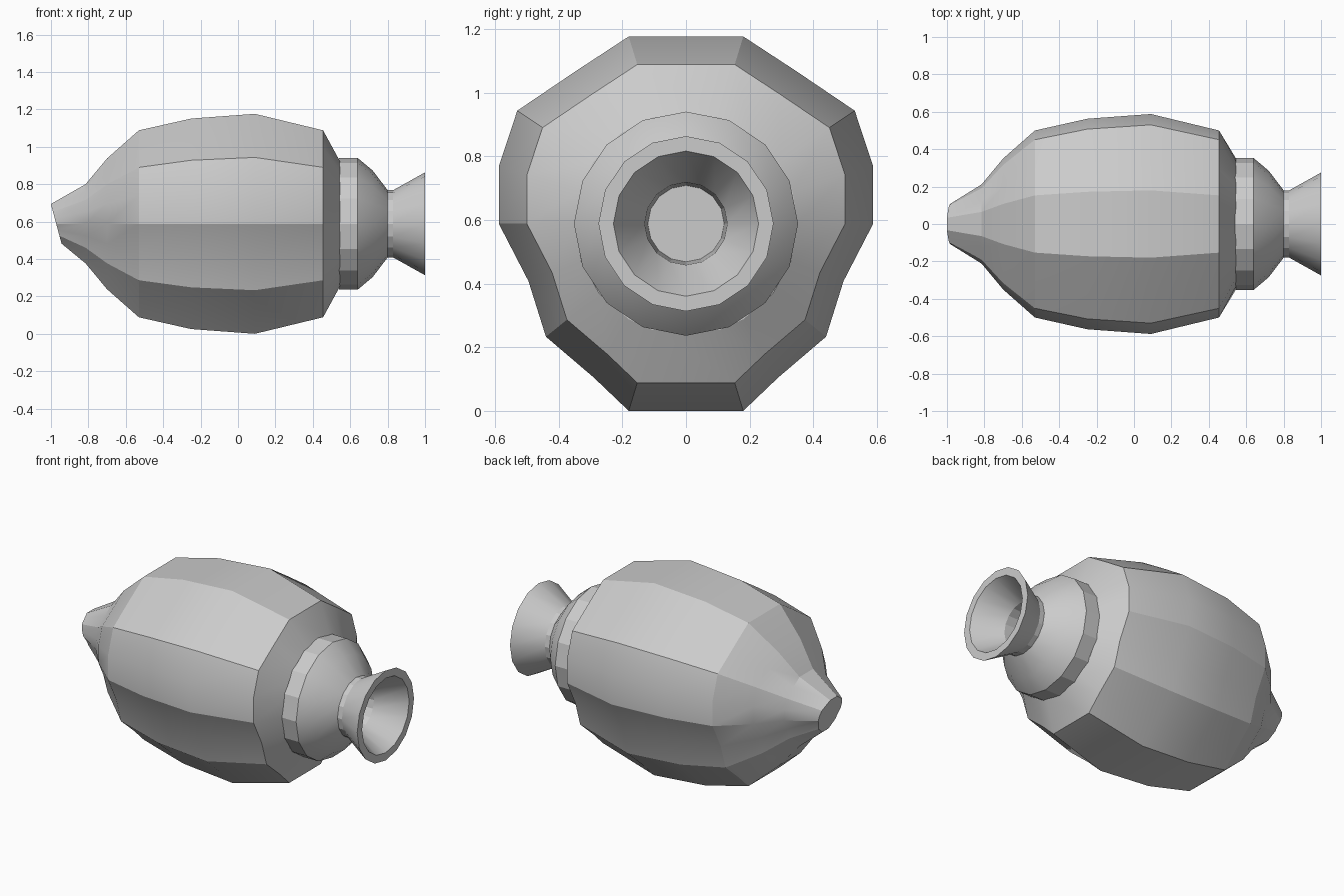
import bpy, bmesh
from math import sin, cos, pi, hypot

if "Cube" in bpy.data.objects:
    bpy.data.objects.remove(bpy.data.objects["Cube"])

CZ = 0.588  # height of the long axis


def loft(name, rings, angle):
    """Skin a list of point rings, cap both ends."""
    bm = bmesh.new()
    loops = [[bm.verts.new(p) for p in r] for r in rings]
    n = len(loops[0])
    for a, b in zip(loops, loops[1:]):
        for i in range(n):
            j = (i + 1) % n
            bm.faces.new((a[i], a[j], b[j], b[i]))
    bm.faces.new(loops[0])
    bm.faces.new(loops[-1])
    bmesh.ops.recalc_face_normals(bm, faces=bm.faces)
    me = bpy.data.meshes.new(name)
    bm.to_mesh(me)
    bm.free()
    ob = bpy.data.objects.new(name, me)
    bpy.context.collection.objects.link(ob)
    bpy.ops.object.select_all(action='DESELECT')
    bpy.context.view_layer.objects.active = ob
    ob.select_set(True)
    bpy.ops.object.shade_smooth_by_angle(angle=angle * pi / 180)
    return ob


# Body cross-section, one half, relative to the axis (y, z), mirrored
half = [(.18, .588), (.345, .48), (.53, .355), (.588, .18), (.588, 0),
        (.495, -.18), (.44, -.355), (.29, -.483), (.18, -.588)]
section = half + [(-y, z) for y, z in reversed(half)]


def circle_ring(x, r, n=16):
    return [(x, r * sin(2 * pi * i / n), CZ + r * cos(2 * pi * i / n)) for i in range(n)]


# Body: slanted tail cap, swelling barrel, shoulder closing to a round collar
tail = [(-.972 - .27 * z * .18, y * .185, CZ + z * .18) for y, z in section]
stations = [(-.815, .36), (-.70, .595), (-.53, .85), (-.25, .957), (.09, 1), (.455, .85)]
rings = [tail] + [[(x, y * s, CZ + z * s) for y, z in section] for x, s in stations]
rings.append([(.545, .35 * y / hypot(y, z), CZ + .35 * z / hypot(y, z)) for y, z in section])
loft("body", rings, 20)

# Neck: collar, taper, waist, flared mouth and hollow funnel
profile = [(.54, .352), (.64, .352), (.72, .285), (.80, .18), (.83, .18),
           (1.0, .275), (1.0, .228), (.83, .13), (.66, .12)]
loft("neck_nozzle", [circle_ring(x, r) for x, r in profile], 20)
